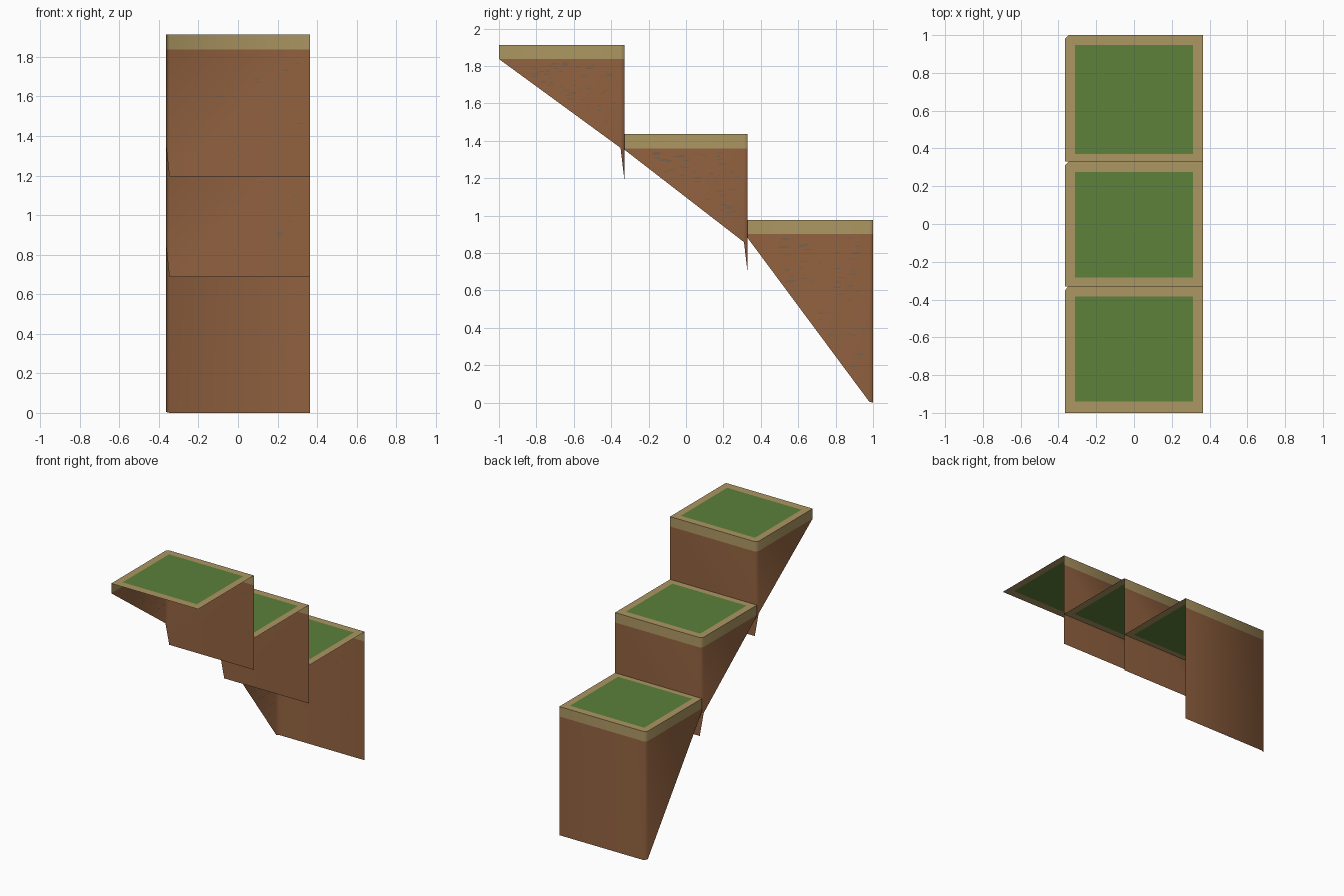
import bpy, bmesh, random

if "Cube" in bpy.data.objects:
    bpy.data.objects.remove(bpy.data.objects["Cube"])

random.seed(4)


def mat(name, rgb):
    lin = [((c / 255 + 0.055) / 1.055) ** 2.4 for c in rgb]
    m = bpy.data.materials.new(name)
    m.diffuse_color = (*lin, 1)
    m.use_nodes = True
    m.node_tree.nodes["Principled BSDF"].inputs["Base Color"].default_value = m.diffuse_color
    return m


SAND = mat("sand trim", (172, 150, 98))
BROWN = mat("brown earth", (146, 98, 64))
GREEN = mat("grass green", (93, 129, 59))
GREY = mat("grey flecks", (118, 98, 78))

X = 0.365      # half width
BAND = 0.075   # height of the sand band


def build(name, faces, mats, smooth=False):
    """faces: list of (corner points, material index)"""
    bm = bmesh.new()
    for pts, mi in faces:
        f = bm.faces.new([bm.verts.new(p) for p in pts])
        f.material_index = mi
        f.smooth = smooth
    bmesh.ops.remove_doubles(bm, verts=bm.verts, dist=0.0005)
    me = bpy.data.meshes.new(name)
    bm.to_mesh(me)
    bm.free()
    for m in mats:
        me.materials.append(m)
    ob = bpy.data.objects.new(name, me)
    bpy.context.collection.objects.link(ob)
    return ob


def step(n, yf, yb, top, z_front, z_corner, z_back, g0, g1):
    # Left and back walls: open shell with a small bevelled corner
    cols = [(-X, yf, z_front), (-X, yb - 0.02, z_corner),
            (-X + 0.018, yb, z_back), (X, yb, z_back)]
    mid = top - BAND
    faces = []
    for (x0, y0, b0), (x1, y1, b1) in zip(cols, cols[1:]):
        faces.append(([(x0, y0, mid), (x0, y0, top), (x1, y1, top), (x1, y1, mid)], 0))
        low = [(x0, y0, b0), (x0, y0, mid), (x1, y1, mid), (x1, y1, b1)]
        if abs(b0 - mid) < 0.001:
            low = low[1:]
        faces.append((low, 1))
    build(f"step_{n}_walls", faces, [SAND, BROWN], True)

    # Top: sand border around a grass panel
    outer = [(x, y, top) for x, y, _ in cols] + [(X, yf, top)]
    A, B, C, D, E = outer
    a, c, d, e = [(x, y, top) for x, y in
                  ((-0.312, g0), (-0.312, g1), (0.312, g1), (0.312, g0))]
    ring = [(A, B, c, a), (B, C, c), (C, D, d, c), (D, E, e, d), (E, A, a, e)]
    faces = [(f[::-1], 0) for f in ring] + [((a, e, d, c), 1)]
    build(f"step_{n}_top", faces, [SAND, GREEN])

    # Small flecks on the inner wall faces
    flecks = []
    for _ in range(45):
        t = random.uniform(0.25, 0.93)
        y = yf + t * (yb - yf)
        zl = z_front + t * (z_corner - z_front)
        z = random.uniform(zl + 0.04, max(zl + 0.05, mid - 0.02))
        w, h = random.uniform(0.008, 0.02), 0.003
        x = -X + 0.002
        flecks.append(([(x, y - w, z - h), (x, y + w, z - h),
                        (x, y + w, z + h), (x, y - w, z + h)], 0))
    for _ in range(10):
        x, z = random.uniform(-0.3, 0.32), random.uniform(z_back + 0.05, mid - 0.05)
        w, h, y = random.uniform(0.006, 0.015), 0.003, yb - 0.002
        flecks.append(([(x - w, y, z - h), (x + w, y, z - h),
                        (x + w, y, z + h), (x - w, y, z + h)], 0))
    build(f"step_{n}_flecks", flecks, [GREY])


step(1, -1.0, -0.33, 1.912, 1.837, 1.362, 1.195, -0.94, -0.383)
step(2, -0.33, 0.33, 1.435, 1.353, 0.858, 0.688, -0.282, 0.275)
step(3, 0.33, 1.0, 0.977, 0.88, 0.005, 0.0, 0.37, 0.947)
